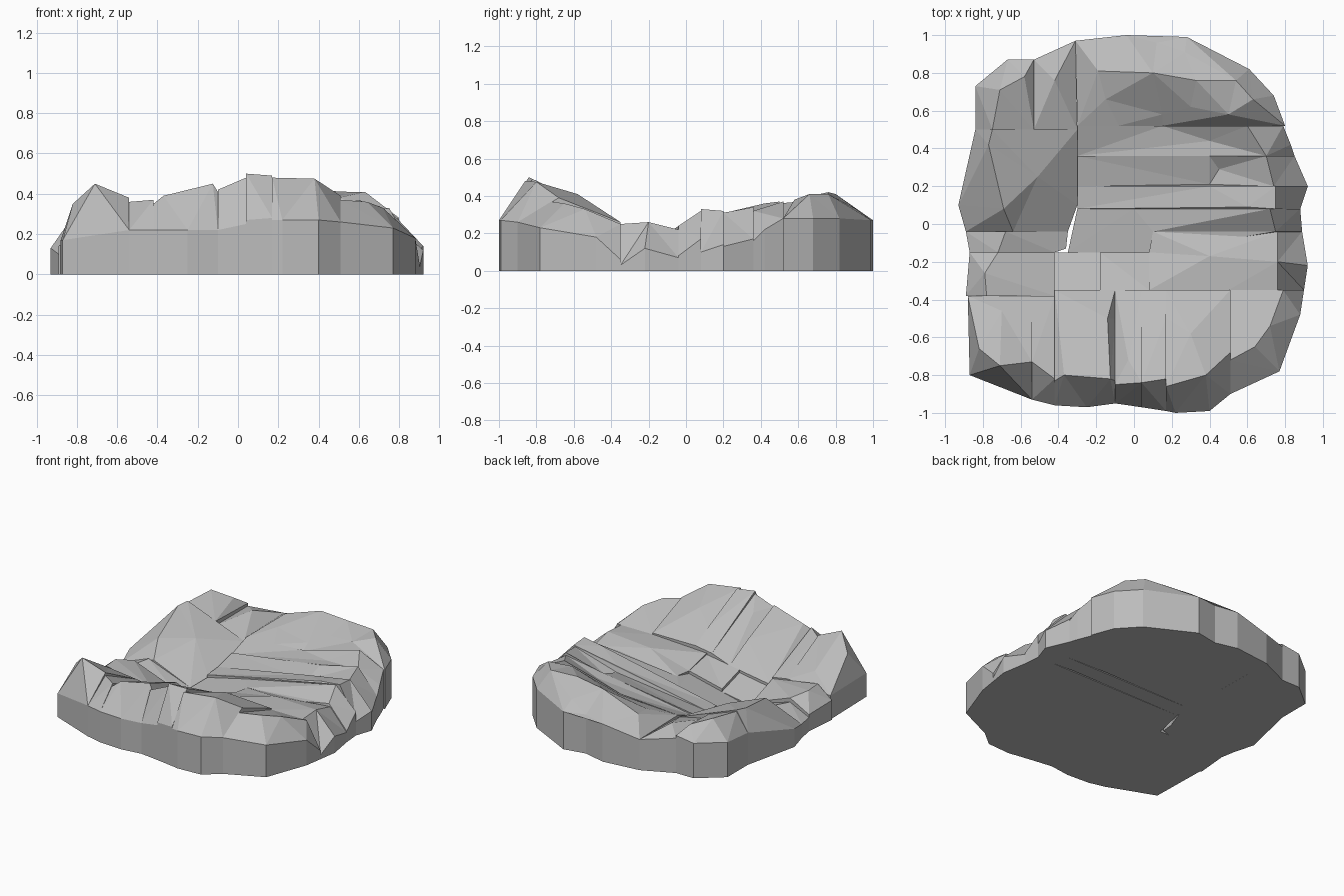
import bpy
import bmesh
from mathutils import Vector
from mathutils.geometry import delaunay_2d_cdt

stone = bpy.data.materials.new("grey stone")
stone.diffuse_color = (0.5, 0.5, 0.5, 1)


def slab(name, rim, peaks=()):
    """Rock block: faceted top through rim and peaks, straight walls, flat base."""
    pts = list(rim) + list(peaks)
    n = len(rim)
    flat = [Vector(p[:2]) for p in pts]
    _, _, tris, _, _, _ = delaunay_2d_cdt(flat, [], [list(range(n))], 1, 1e-5, False)
    bm = bmesh.new()
    top = [bm.verts.new(p) for p in pts]
    base = [bm.verts.new((p[0], p[1], 0)) for p in rim]
    for t in tris:
        bm.faces.new([top[i] for i in t])
    for i in range(n):
        j = (i + 1) % n
        bm.faces.new((top[i], base[i], base[j], top[j]))
    bm.faces.new(base)
    bmesh.ops.recalc_face_normals(bm, faces=bm.faces)
    me = bpy.data.meshes.new(name)
    bm.to_mesh(me)
    bm.free()
    me.materials.append(stone)
    bpy.context.collection.objects.link(bpy.data.objects.new(name, me))


# High front rim, left to right
slab("front_left_corner",
     [(-.88, -.38, .17), (-.87, -.80, .17), (-.54, -.93, .22), (-.54, -.73, .38), (-.54, -.38, .20)],
     [(-.82, -.66, .35), (-.71, -.75, .45), (-.70, -.46, .27)])
slab("front_wedge",
     [(-.54, -.38, .20), (-.54, -.73, .36), (-.54, -.93, .22), (-.42, -.96, .22), (-.42, -.82, .37),
      (-.42, -.38, .18)])
slab("front_block_left",
     [(-.42, -.35, .14), (-.42, -.83, .35), (-.42, -.96, .22), (-.25, -.97, .22), (-.10, -.95, .22),
      (-.10, -.83, .41), (-.10, -.50, .25), (-.10, -.35, .19)],
     [(-.37, -.80, .39), (-.14, -.50, .33), (-.125, -.82, .45)])
slab("front_sliver",
     [(-.10, -.35, .19), (-.10, -.85, .42), (-.10, -.95, .22), (.04, -.97, .25), (.04, -.84, .48),
      (.04, -.35, .24)], [(-.03, -.72, .41)])
slab("front_peak",
     [(.04, -.35, .24), (.04, -.84, .50), (.04, -.97, .27), (.17, -.99, .28), (.17, -.82, .49),
      (.17, -.50, .34), (.17, -.35, .26)])
slab("front_block_right",
     [(.17, -.35, .26), (.17, -.50, .33), (.17, -.86, .48), (.17, -.99, .27), (.22, -1.0, .27),
      (.40, -.99, .27), (.51, -.90, .26), (.51, -.68, .39), (.51, -.35, .26)],
     [(.38, -.80, .475), (.30, -.58, .41)])
slab("front_right_corner",
     [(.51, -.35, .25), (.51, -.72, .37), (.51, -.90, .26), (.77, -.78, .23), (.88, -.48, .18),
      (.90, -.35, .06), (.79, -.35, .25)], [(.64, -.65, .36), (.72, -.54, .33)])

# Middle ledges around the low hollow
slab("left_ledge_front",
     [(-.89, -.38, .14), (-.78, -.38, .23), (-.42, -.38, .17), (-.42, -.15, .09), (-.72, -.15, .20),
      (-.87, -.15, .12)], [(-.79, -.26, .23)])
slab("left_ledge_back",
     [(-.87, -.15, .10), (-.72, -.15, .17), (-.42, -.15, .08), (-.36, -.13, .06), (-.35, -.04, .06),
      (-.68, -.04, .18), (-.89, -.04, .10)])
slab("hollow_floor_left",
     [(-.42, -.35, .12), (-.18, -.35, .16), (-.18, -.15, .10), (-.42, -.15, .06)])
slab("hollow_floor_right",
     [(-.18, -.35, .18), (.08, -.35, .22), (.08, -.15, .18), (-.18, -.15, .12)])
slab("right_ledge",
     [(.08, -.35, .23), (.50, -.35, .25), (.76, -.35, .25), (.90, -.35, .03), (.92, -.22, .12),
      (.89, -.04, .07), (.76, -.04, .22), (.10, -.04, .18), (.08, -.15, .18)],
     [(.76, -.20, .26), (.40, -.17, .25)])
slab("centre_step",
     [(-.35, -.15, .06), (.08, -.15, .16), (.10, -.04, .18), (.75, -.04, .24), (.89, -.04, .08),
      (.88, .08, .17), (.72, .08, .32), (.0, .08, .17), (-.30, .08, .10)])

# Long strata running to the right edge
slab("stratum_front",
     [(-.30, .08, .12), (.60, .09, .31), (.75, .08, .33), (.88, .08, .10), (.92, .20, .14),
      (.75, .20, .32), (.40, .20, .26), (-.30, .20, .13)])
slab("stratum_middle",
     [(-.30, .20, .13), (.40, .21, .22), (.74, .20, .31), (.92, .20, .13), (.85, .36, .17),
      (.70, .36, .34), (.40, .36, .27), (-.30, .36, .17)], [(.45, .29, .23)])
slab("stratum_back",
     [(-.30, .36, .16), (.70, .36, .32), (.85, .36, .16), (.83, .42, .22), (.79, .52, .28),
      (.60, .52, .37), (.15, .52, .25), (-.30, .52, .22)], [(.40, .44, .27)])

# Sloping left side
slab("left_slope",
     [(-.89, -.04, .10), (-.64, -.04, .18), (-.35, -.04, .06), (-.30, .10, .08), (-.30, .50, .20),
      (-.75, .50, .37), (-.84, .50, .23), (-.93, .10, .13)],
     [(-.69, .08, .28), (-.77, .42, .36), (-.51, .25, .26)])

# Back rim
slab("back_left_corner",
     [(-.84, .50, .23), (-.84, .73, .25), (-.67, .87, .25), (-.53, .87, .27), (-.53, .50, .28),
      (-.75, .50, .36)],
     [(-.71, .71, .38), (-.58, .78, .33)])
slab("back_wedge",
     [(-.53, .50, .25), (-.53, .87, .25), (-.31, .97, .22), (-.30, .50, .20)],
     [(-.42, .76, .29)])
slab("back_boulder",
     [(-.30, .52, .22), (-.31, .97, .22), (-.04, 1.0, .27), (.12, .96, .28), (.28, .99, .27),
      (.61, .82, .28), (.74, .68, .28), (.80, .52, .28), (.15, .52, .24), (-.08, .52, .23)],
     [(-.19, .81, .31), (.27, .91, .33), (.10, .80, .41), (-.15, .66, .28), (.15, .58, .28),
      (.33, .76, .42), (.30, .62, .35), (.54, .76, .41), (.63, .66, .41), (.50, .58, .38)])
